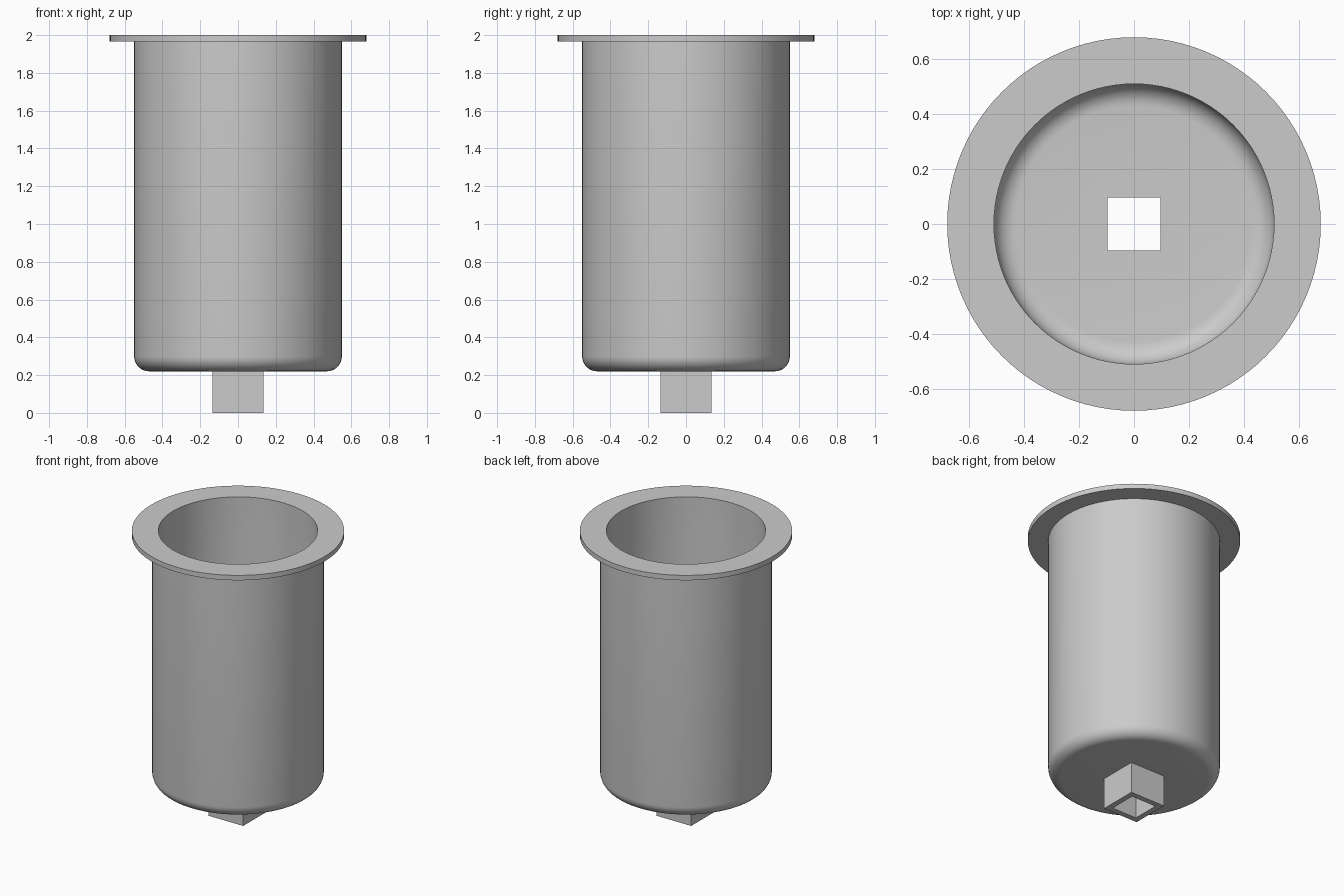
import bpy, bmesh, math

cube = bpy.data.objects.get("Cube")
if cube:
    bpy.data.objects.remove(cube, do_unlink=True)

# Single grey metal
GREY = (0.6, 0.6, 0.6, 1.0)
metal = bpy.data.materials.new("grey metal")
metal.use_nodes = True
metal.diffuse_color = GREY
metal.node_tree.nodes["Principled BSDF"].inputs["Base Color"].default_value = GREY

WALL, INNER, RIM = 0.55, 0.51, 0.68
BASE, FLOOR, TOP, RIM_LOW = 0.22, 0.26, 2.0, 1.965
FILLET = 0.08
HOLE, SPOUT = 0.097, 0.136   # half widths of the square outlet


def round_point(radius, z):
    return lambda a: (radius * math.cos(a), radius * math.sin(a), z)


def square_point(half, z):
    def point(a):
        c, s = math.cos(a), math.sin(a)
        r = half / max(abs(c), abs(s))
        return (r * c, r * s, z)
    return point


def fillet(radius, z, steps=8):
    """Rounded corner from the flat base up to the vertical wall."""
    for i in range(steps + 1):
        a = math.pi / 2 * i / steps
        yield round_point(radius - FILLET + FILLET * math.sin(a),
                          z + FILLET - FILLET * math.cos(a))


def ring_solid(name, sections, count, start=0.0):
    """Join a closed loop of sections around z into a hollow solid."""
    bm = bmesh.new()
    angles = [start + math.tau * i / count for i in range(count)]
    rings = [[bm.verts.new(s(a)) for a in angles] for s in sections]
    for k, ring in enumerate(rings):
        nxt = rings[(k + 1) % len(rings)]
        for i in range(count):
            j = (i + 1) % count
            bm.faces.new((ring[i], ring[j], nxt[j], nxt[i]))
    bmesh.ops.recalc_face_normals(bm, faces=bm.faces)
    mesh = bpy.data.meshes.new(name)
    bm.to_mesh(mesh)
    bm.free()
    mesh.materials.append(metal)
    obj = bpy.data.objects.new(name, mesh)
    bpy.context.collection.objects.link(obj)
    return obj


# Cup with rounded base, flat rim and a square hole through its floor
cup_sections = [square_point(HOLE, BASE)]
cup_sections += fillet(WALL, BASE)
cup_sections += [round_point(WALL, RIM_LOW), round_point(RIM, RIM_LOW),
                 round_point(RIM, TOP), round_point(INNER, TOP)]
cup_sections += reversed(list(fillet(INNER, FLOOR)))
cup_sections.append(square_point(HOLE, FLOOR))
cup = ring_solid("cup", cup_sections, 96)

# Square outlet tube under the base
ring_solid("outlet_tube", [square_point(HOLE, BASE), square_point(HOLE, 0),
                           square_point(SPOUT, 0), square_point(SPOUT, BASE)],
           4, math.pi / 4)

bpy.ops.object.select_all(action="DESELECT")
cup.select_set(True)
bpy.context.view_layer.objects.active = cup
bpy.ops.object.shade_smooth_by_angle(angle=math.radians(30))
